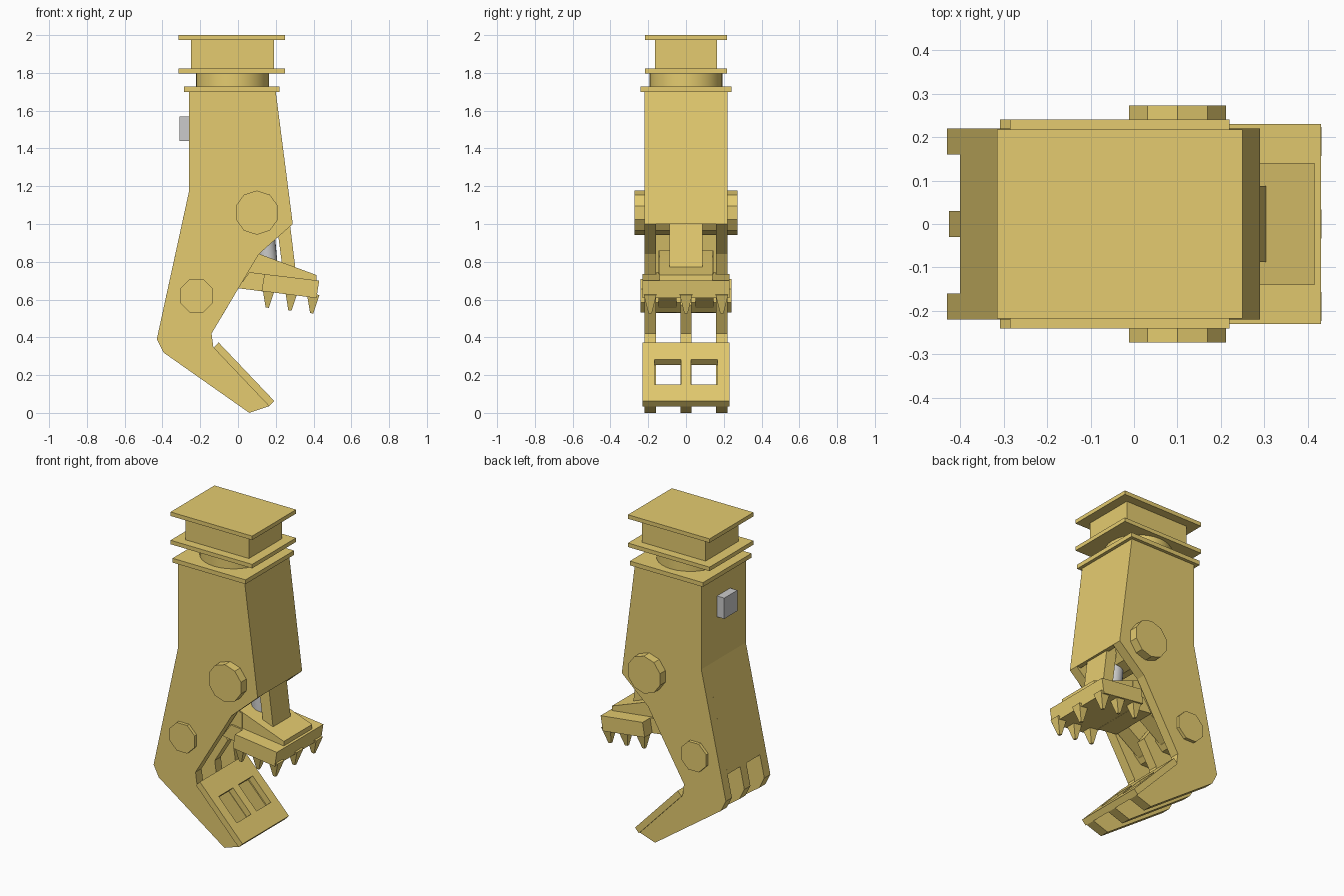
import bpy, bmesh, math
from mathutils import Matrix, Vector

if "Cube" in bpy.data.objects:
    bpy.data.objects.remove(bpy.data.objects["Cube"])

yellow = bpy.data.materials.new("yellow_paint")
yellow.diffuse_color = (0.78, 0.60, 0.16, 1)
yellow.use_nodes = True
yellow.node_tree.nodes["Principled BSDF"].inputs["Base Color"].default_value = yellow.diffuse_color


def finish(name, bm, mat):
    bmesh.ops.recalc_face_normals(bm, faces=bm.faces)
    me = bpy.data.meshes.new(name)
    bm.to_mesh(me)
    bm.free()
    ob = bpy.data.objects.new(name, me)
    bpy.context.collection.objects.link(ob)
    if mat:
        me.materials.append(mat)
    return ob


def prism(name, pts, y0, y1, mat=yellow):
    """Extrude an x-z profile from y0 to y1."""
    bm = bmesh.new()
    f = bm.faces.new([bm.verts.new((x, y0, z)) for x, z in pts])
    ext = bmesh.ops.extrude_face_region(bm, geom=[f])
    vs = [g for g in ext["geom"] if isinstance(g, bmesh.types.BMVert)]
    bmesh.ops.translate(bm, verts=vs, vec=(0, y1 - y0, 0))
    return finish(name, bm, mat)


def box(name, x0, x1, y, z0, z1, mat=yellow):
    return prism(name, [(x0, z0), (x1, z0), (x1, z1), (x0, z1)], -y, y, mat)


def rod(name, a, b, r, n, turn=0, r2=None, mat=yellow):
    """Cylinder or cone from a to b."""
    a, b = Vector(a), Vector(b)
    d = b - a
    q = Vector((0, 0, 1)).rotation_difference(d).to_matrix().to_4x4()
    m = Matrix.Translation((a + b) / 2) @ q @ Matrix.Rotation(turn, 4, 'Z')
    bm = bmesh.new()
    bmesh.ops.create_cone(bm, cap_ends=True, segments=n, radius1=r,
                          radius2=r if r2 is None else r2, depth=d.length, matrix=m)
    return finish(name, bm, mat)


# Side plates, with the hooked lower jaw
side = [(-0.26, 1.70), (-0.26, 1.17), (-0.43, 0.39), (-0.395, 0.32), (0.06, 0.0),
        (0.165, 0.035), (-0.13, 0.345), (-0.14, 0.42), (0.11, 0.84), (0.29, 1.0), (0.20, 1.70)]
for s, label in ((1, "back"), (-1, "front")):
    prism(label + "_side_plate", side, *sorted((s * 0.16, s * 0.22)))

# Centre rib of the lower jaw
prism("centre_rib", [(-0.365, 0.67), (-0.425, 0.39), (-0.39, 0.32), (0.06, 0.0),
                     (0.165, 0.035), (-0.13, 0.345), (-0.14, 0.42), (-0.05, 0.57), (-0.12, 0.67)], -0.03, 0.03)

# Housing panels closing the body
prism("rear_panel", [(-0.26, 1.70), (-0.26, 1.17), (-0.40, 0.528), (-0.37, 0.528),
                     (-0.23, 1.17), (-0.23, 1.70)], -0.16, 0.16)
prism("front_panel", [(0.20, 1.70), (0.29, 1.0), (0.26, 1.0), (0.17, 1.70)], -0.16, 0.16)

# Mounting head and rotator
box("body_flange", -0.285, 0.22, 0.24, 1.70, 1.727)
rod("rotator", (-0.03, 0, 1.727), (-0.03, 0, 1.80), 0.193, 32)
bpy.context.view_layer.objects.active = bpy.data.objects["rotator"]
bpy.data.objects["rotator"].select_set(True)
bpy.ops.object.shade_smooth_by_angle()
box("lower_head_plate", -0.315, 0.25, 0.217, 1.798, 1.823)
box("head_block", -0.25, 0.19, 0.163, 1.823, 1.975)
box("top_plate", -0.315, 0.25, 0.217, 1.975, 2.0)
box("hose_port", -0.31, -0.26, 0.065, 1.44, 1.57, None)

# Pivot pins
rod("cylinder_pin", (0.10, -0.273, 1.06), (0.10, 0.273, 1.06), 0.117, 10)
rod("jaw_pin", (-0.22, -0.24, 0.62), (-0.22, 0.24, 0.62), 0.095, 8, math.pi / 8)

# Lower jaw crushing plate with two windows
p, q = Vector((-0.13, 0.345)), Vector((0.165, 0.035))
n = Vector((0.027, 0.028))
jaw = prism("lower_jaw_plate", [p, q, q + n, p + n], -0.23, 0.23)
u, v = p.lerp(q, 0.295), p.lerp(q, 0.72)
cutters = [prism("window_cutter", [u - n, v - n, v + 2 * n, u + 2 * n], *sorted((s * 0.027, s * 0.168)))
           for s in (1, -1)]
for c in cutters:
    c.hide_render = True
    m = jaw.modifiers.new("window", 'BOOLEAN')
    m.operation, m.solver, m.object = 'DIFFERENCE', 'EXACT', c
bpy.context.view_layer.update()
new = bpy.data.meshes.new_from_object(jaw.evaluated_get(bpy.context.evaluated_depsgraph_get()))
jaw.modifiers.clear()
jaw.data = new
for c in cutters:
    bpy.data.objects.remove(c)

# Moving upper jaw: twin arms, backing wedge and toothed plate
for s, label in ((1, "back"), (-1, "front")):
    prism(label + "_jaw_arm", [(-0.28, 0.69), (-0.30, 0.60), (-0.23, 0.53), (-0.15, 0.56), (0.0, 0.66),
                               (0.13, 0.65), (0.13, 0.83), (0.05, 0.86)], *sorted((s * 0.05, s * 0.145)))
prism("jaw_wedge", [(0.02, 0.745), (0.06, 0.86), (0.13, 0.835), (0.415, 0.73), (0.415, 0.69)], -0.14, 0.14)
prism("jaw_neck", [(0.0, 0.66), (0.06, 0.745), (0.14, 0.735), (0.14, 0.642)], -0.155, 0.155)
prism("tooth_plate", [(0.14, 0.735), (0.43, 0.70), (0.415, 0.608), (0.125, 0.645)], -0.23, 0.23)

# Teeth along both sides and the leading edge
for x, y in [(0.155, 0.19), (0.155, -0.19), (0.275, 0.19), (0.275, -0.19),
             (0.39, 0.19), (0.39, 0), (0.39, -0.19)]:
    top = 0.66 - 0.125 * (x - 0.13)
    rod("jaw_tooth", (x + 0.008, y, top), (x, y, top - 0.10), 0.047, 4, math.pi / 4, 0.012)

# Hydraulic drive: push link and grey piston rod
prism("push_link", [(0.235, 0.77), (0.304, 0.765), (0.275, 1.0), (0.24, 1.25), (0.16, 1.25), (0.205, 1.0)],
      -0.087, 0.087)
piston = rod("piston_rod", (0.13, 0, 1.10), (0.16, 0, 0.78), 0.05, 20, mat=None)
bpy.ops.object.select_all(action='DESELECT')
bpy.context.view_layer.objects.active = piston
piston.select_set(True)
bpy.ops.object.shade_smooth_by_angle()
